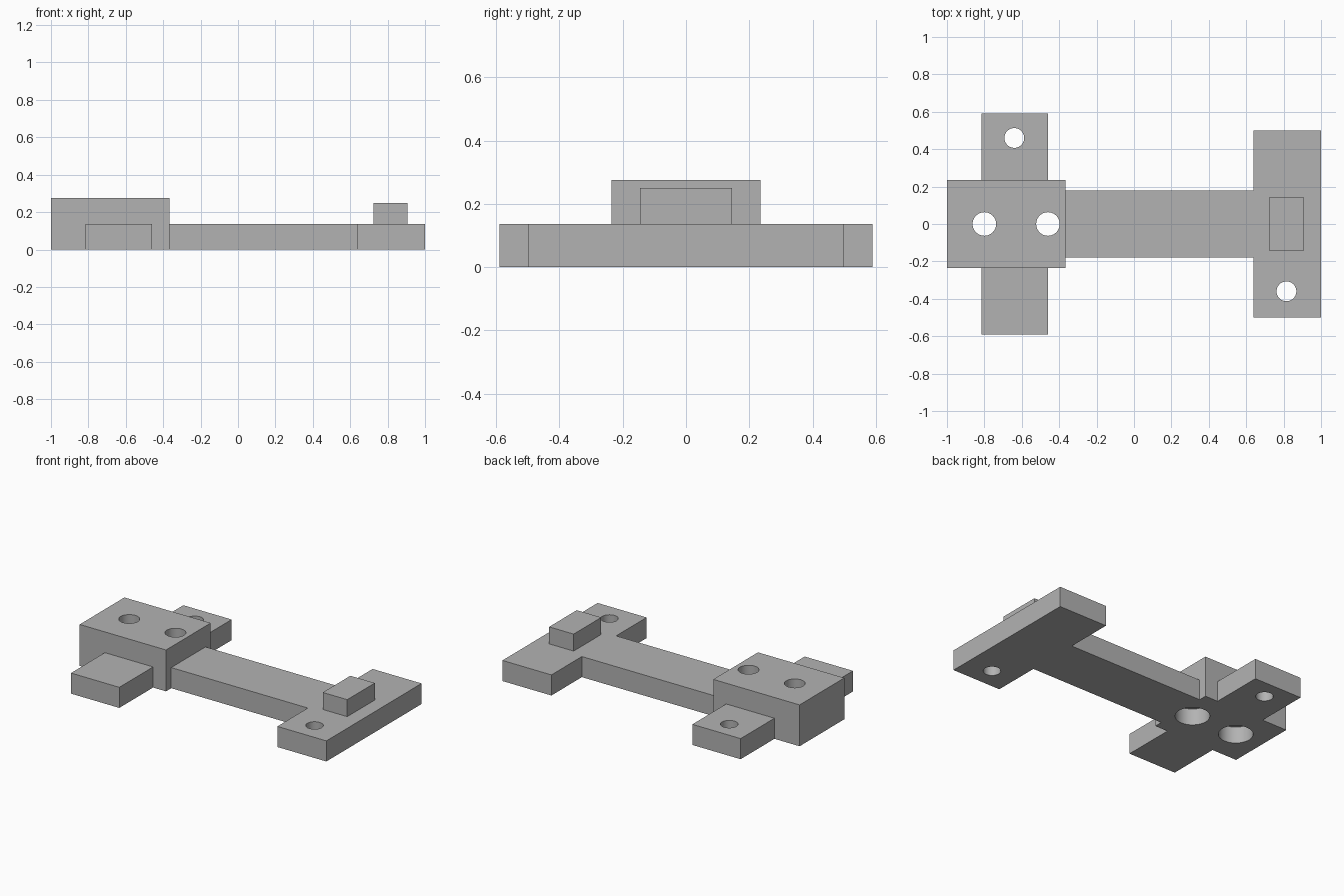
import bpy, bmesh, math
from mathutils import Matrix

cube = bpy.data.objects.get("Cube")
if cube:
    bpy.data.objects.remove(cube, do_unlink=True)

grey = bpy.data.materials.new("plain grey")
grey.use_nodes = True
grey.diffuse_color = (0.45, 0.45, 0.45, 1)
grey.node_tree.nodes["Principled BSDF"].inputs["Base Color"].default_value = (0.45, 0.45, 0.45, 1)


def make_object(name, bm):
    mesh = bpy.data.meshes.new(name)
    bm.to_mesh(mesh)
    bm.free()
    mesh.materials.append(grey)
    obj = bpy.data.objects.new(name, mesh)
    bpy.context.collection.objects.link(obj)
    return obj


def box(name, x0, x1, half_y, top):
    """Box standing on the ground, symmetric in y."""
    bm = bmesh.new()
    bmesh.ops.create_cube(bm, size=1, matrix=Matrix.Translation(((x0 + x1) / 2, 0, top / 2))
                          @ Matrix.Diagonal((x1 - x0, 2 * half_y, top, 1)))
    return make_object(name, bm)


def drill(name, x, y, radius, z0, z1):
    bm = bmesh.new()
    bmesh.ops.create_cone(bm, cap_ends=True, segments=48, radius1=radius, radius2=radius,
                          depth=z1 - z0, matrix=Matrix.Translation((x, y, (z0 + z1) / 2)))
    obj = make_object(name, bm)
    obj.hide_render = True
    return obj


def combine(body, tool, operation):
    """Apply one exact boolean and discard the tool."""
    mod = body.modifiers.new(operation.lower(), 'BOOLEAN')
    mod.operation, mod.solver, mod.object = operation, 'EXACT', tool
    graph = bpy.context.evaluated_depsgraph_get()
    mesh = bpy.data.meshes.new_from_object(body.evaluated_get(graph))
    body.modifiers.clear()
    body.data = mesh
    bpy.data.objects.remove(tool, do_unlink=True)


PLATE = 0.137

# Raised block, side arms, connecting bar, end crossbar and its peg
bracket = box("mounting_bracket", -1, -0.365, 0.235, 0.275)
for part in (box("side_arms", -0.815, -0.46, 0.59, PLATE),
             box("connecting_bar", -0.6, 0.8, 0.18, PLATE),
             box("end_crossbar", 0.64, 1, 0.5, PLATE),
             box("locating_peg", 0.725, 0.905, 0.145, 0.25)):
    combine(bracket, part, 'UNION')

# Plain screw holes in the arm and crossbar
for x, y in ((-0.64, 0.46), (0.815, -0.36)):
    combine(bracket, drill("screw_hole", x, y, 0.053, -0.1, 0.4), 'DIFFERENCE')

# Block holes, counterbored from below
for x in (-0.8, -0.46):
    combine(bracket, drill("bolt_hole", x, 0, 0.063, -0.1, 0.4), 'DIFFERENCE')
    combine(bracket, drill("counterbore", x, 0, 0.105, -0.1, 0.11), 'DIFFERENCE')

# Merge leftover coplanar faces
bm = bmesh.new()
bm.from_mesh(bracket.data)
bmesh.ops.remove_doubles(bm, verts=bm.verts, dist=0.0001)
bmesh.ops.dissolve_limit(bm, angle_limit=math.radians(1), verts=bm.verts, edges=bm.edges)
bm.to_mesh(bracket.data)
bm.free()

# Smooth hole walls, sharp corners
bpy.ops.object.select_all(action='DESELECT')
bracket.select_set(True)
bpy.context.view_layer.objects.active = bracket
bpy.ops.object.shade_smooth_by_angle(angle=math.radians(30))
